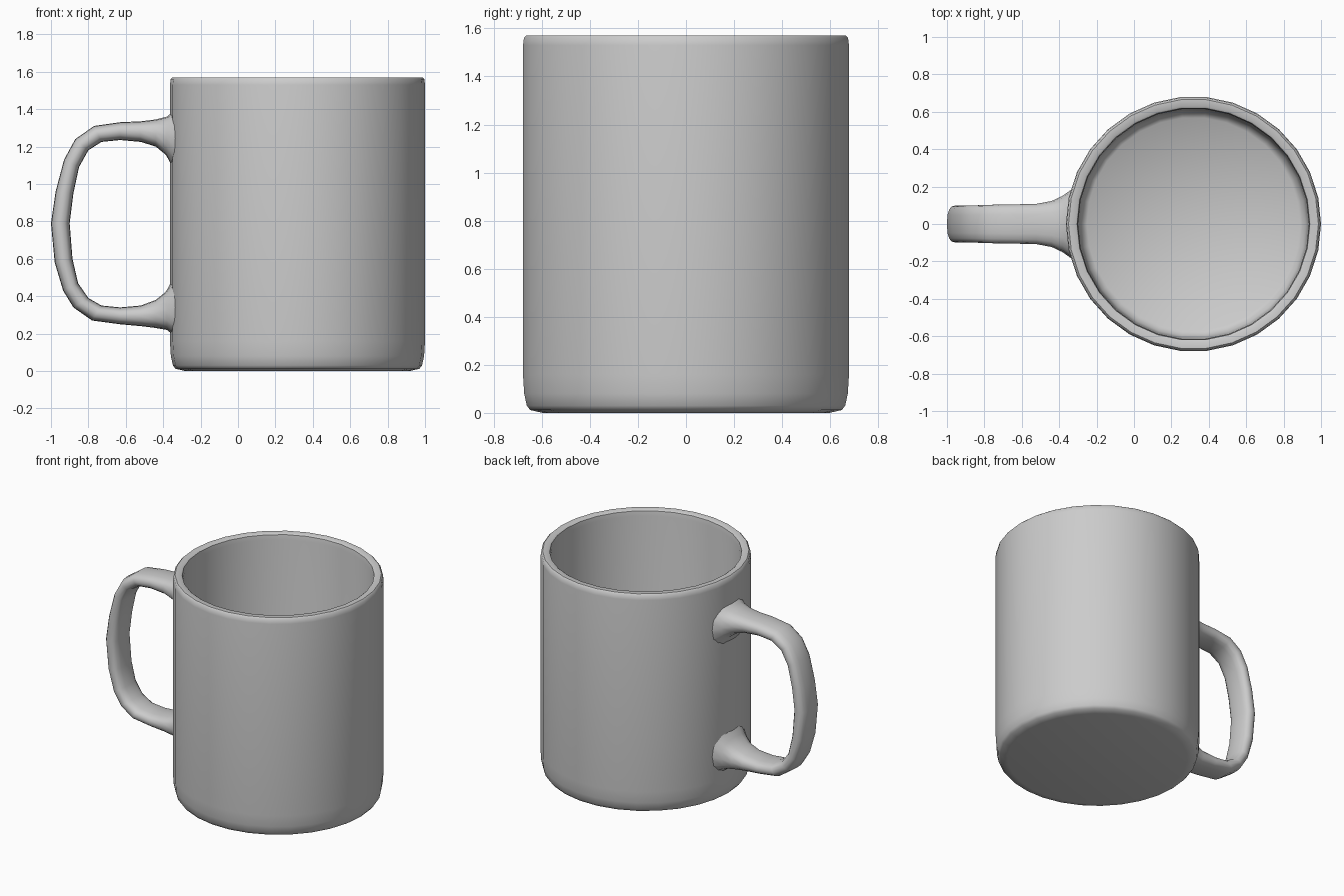
import bpy, bmesh, math
from mathutils import Vector

cube = bpy.data.objects.get("Cube")
if cube:
    bpy.data.objects.remove(cube, do_unlink=True)

CX = 0.318       # axis of the cup
SEGMENTS = 30    # sides of the cup
SIDES = 16       # points around the handle section

ceramic = bpy.data.materials.new("grey_ceramic")
ceramic.diffuse_color = (0.6, 0.6, 0.6, 1)
ceramic.use_nodes = True
ceramic.node_tree.nodes["Principled BSDF"].inputs["Base Color"].default_value = (0.6, 0.6, 0.6, 1)


def finish(bm, name, angle):
    """Turn a bmesh into a smooth shaded object."""
    bmesh.ops.recalc_face_normals(bm, faces=bm.faces)
    mesh = bpy.data.meshes.new(name)
    bm.to_mesh(mesh)
    bm.free()
    mesh.materials.append(ceramic)
    obj = bpy.data.objects.new(name, mesh)
    bpy.context.collection.objects.link(obj)
    bpy.ops.object.select_all(action='DESELECT')
    bpy.context.view_layer.objects.active = obj
    obj.select_set(True)
    bpy.ops.object.shade_smooth_by_angle(angle=math.radians(angle))
    return obj


def bridge(bm, a, b):
    """Join two rings of equal length with quads."""
    n = len(a)
    for i in range(n):
        j = (i + 1) % n
        bm.faces.new((a[i], a[j], b[j], b[i]))


# Cup: closed profile (radius, height) from the base, over the rim, to the floor
profile = [(0.60, 0.0), (0.652, 0.012), (0.666, 0.03), (0.677, 0.08), (0.682, 0.16),
           (0.682, 1.53), (0.678, 1.56), (0.668, 1.57), (0.632, 1.57), (0.622, 1.563),
           (0.617, 1.53), (0.612, 0.16), (0.60, 0.10), (0.57, 0.075)]
bm = bmesh.new()
rings = []
for r, z in profile:
    rings.append([bm.verts.new((CX + r * math.cos(t), r * math.sin(t), z))
                  for t in (2 * math.pi * i / SEGMENTS for i in range(SEGMENTS))])
for a, b in zip(rings, rings[1:]):
    bridge(bm, a, b)
# Fans close the underside and the inner floor
for ring, z in ((rings[0], 0.0), (rings[-1], 0.07)):
    centre = bm.verts.new((CX, 0, z))
    for i in range(SEGMENTS):
        bm.faces.new((ring[i], ring[(i + 1) % SEGMENTS], centre))
finish(bm, "cup_body", 40)

# Handle: outer x, outer z, inner x, inner z, half width
stations = [
    (-0.33, 1.39, -0.33, 1.08, 0.20), (-0.38, 1.36, -0.385, 1.155, 0.15),
    (-0.44, 1.345, -0.44, 1.20, 0.123), (-0.52, 1.335, -0.52, 1.225, 0.108),
    (-0.63, 1.33, -0.63, 1.235, 0.105), (-0.77, 1.31, -0.73, 1.225, 0.103),
    (-0.87, 1.24, -0.80, 1.18, 0.10), (-0.93, 1.13, -0.85, 1.09, 0.10),
    (-0.975, 0.96, -0.88, 0.95, 0.10), (-1.0, 0.79, -0.90, 0.79, 0.10),
    (-0.98, 0.58, -0.885, 0.60, 0.10), (-0.935, 0.43, -0.855, 0.47, 0.10),
    (-0.88, 0.34, -0.80, 0.39, 0.10), (-0.78, 0.27, -0.73, 0.35, 0.103),
    (-0.63, 0.25, -0.63, 0.34, 0.105), (-0.52, 0.24, -0.52, 0.35, 0.108),
    (-0.44, 0.23, -0.44, 0.38, 0.123), (-0.38, 0.22, -0.385, 0.425, 0.15),
    (-0.33, 0.19, -0.33, 0.50, 0.20)]


def rounded(v):
    """Fuller than a circle, for a rounded rectangular section."""
    return math.copysign(abs(v) ** 0.75, v)


bm = bmesh.new()
rings = []
for k, (ox, oz, ix, iz, w) in enumerate(stations):
    outer, inner = Vector((ox, 0, oz)), Vector((ix, 0, iz))
    mid, half = (outer + inner) / 2, (outer - inner) / 2
    ring = []
    for i in range(SIDES):
        t = 2 * math.pi * i / SIDES
        p = mid + half * rounded(math.cos(t))
        p.y = w * rounded(math.sin(t))
        if k in (0, len(stations) - 1):   # wrap the ends into the cup wall
            p.x = CX - math.sqrt(0.662 ** 2 - p.y ** 2)
        ring.append(bm.verts.new(p))
    rings.append(ring)
for a, b in zip(rings, rings[1:]):
    bridge(bm, a, b)
bm.faces.new(rings[0])
bm.faces.new(rings[-1])
finish(bm, "handle", 50)
